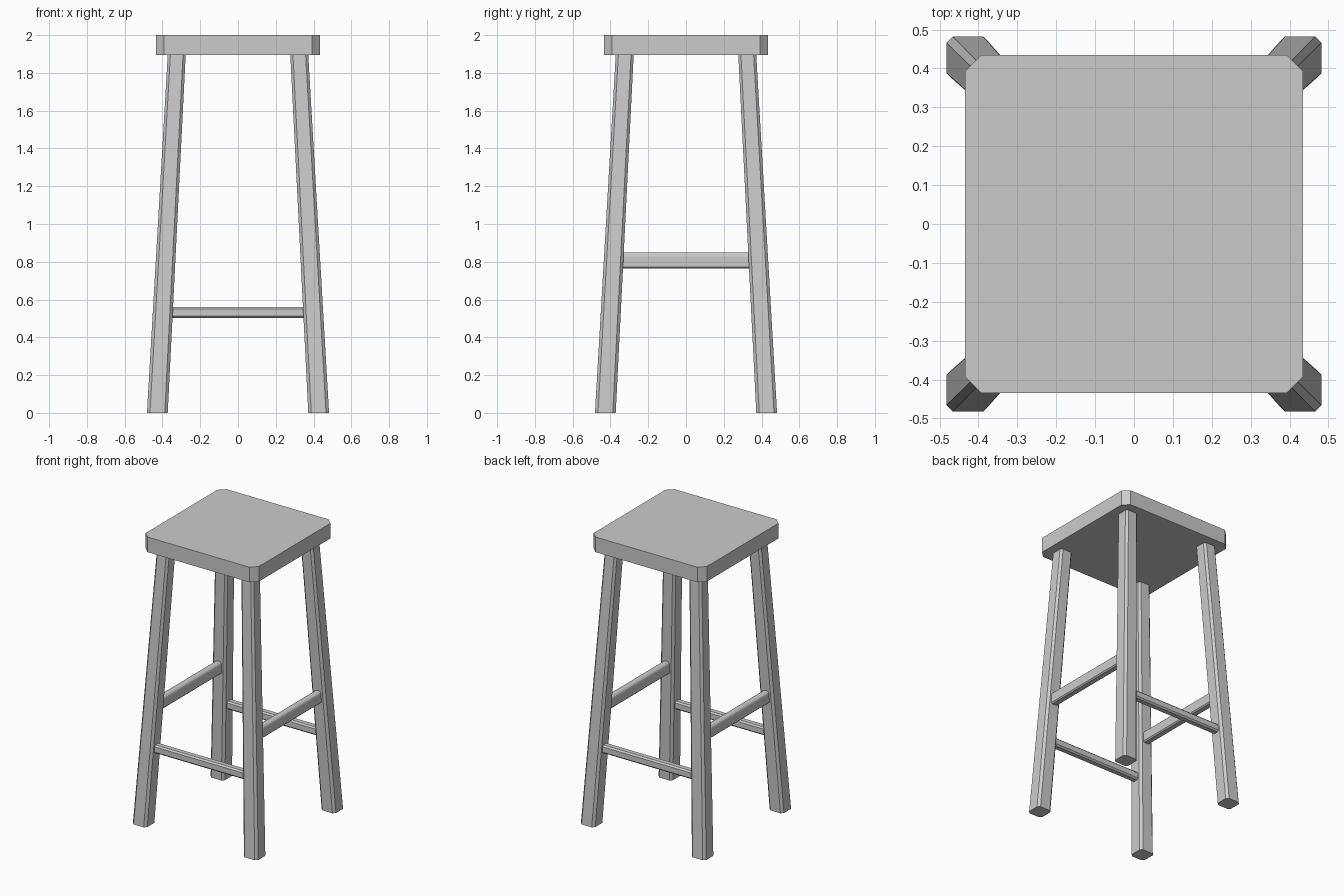
import bpy, bmesh
from math import sin, cos, radians

if "Cube" in bpy.data.objects:
    bpy.data.objects.remove(bpy.data.objects["Cube"])


def loft(name, rings, mirror=(False, False)):
    """Solid between two matching rings of 3D points, mirrored about the origin."""
    bm = bmesh.new()
    a, b = [[bm.verts.new(p) for p in ring] for ring in rings]
    n = len(a)
    bm.faces.new(a)
    bm.faces.new(b)
    for i in range(n):
        j = (i + 1) % n
        bm.faces.new((a[i], a[j], b[j], b[i]))
    bmesh.ops.recalc_face_normals(bm, faces=bm.faces)
    mesh = bpy.data.meshes.new(name)
    bm.to_mesh(mesh)
    bm.free()
    ob = bpy.data.objects.new(name, mesh)
    bpy.context.collection.objects.link(ob)
    if any(mirror):
        mod = ob.modifiers.new("mirror", 'MIRROR')
        mod.use_axis = (mirror[0], mirror[1], False)
        mod.use_mirror_merge = False
    return ob


def rect(x0, x1, y0, y1, lower, upper, seg=1):
    """Rectangle profile with cut lower corners and cut or rounded upper corners."""
    pts = []
    corners = ((x1, y1, -1, -1, 0, upper, seg), (x0, y1, 1, -1, 90, upper, seg),
               (x0, y0, 1, 1, 180, lower, 1), (x1, y0, -1, 1, 270, lower, 1))
    for x, y, sx, sy, start, r, steps in corners:
        for k in range(steps + 1):
            t = radians(start + 90 * k / steps)
            pts.append((x + sx * r + r * cos(t), y + sy * r + r * sin(t)))
    return pts


# Seat slab with clipped corners
outline = rect(-0.435, 0.435, -0.435, 0.435, 0.042, 0.042)
loft("seat", [[(x, y, z) for x, y in outline] for z in (1.895, 2.0)])

# Four splayed, tapered legs with chamfered edges
foot = rect(0.372, 0.482, 0.372, 0.482, 0.016, 0.016)
head = rect(0.277, 0.372, 0.277, 0.372, 0.014, 0.014)
loft("legs", [[(x, y, 0) for x, y in foot], [(x, y, 1.895) for x, y in head]],
     (True, True))

# Low stretchers at front and back
bar = rect(-0.425, -0.373, 0.503, 0.56, 0.01, 0.01)
loft("front_back_stretchers", [[(x, y, z) for y, z in bar] for x in (-0.37, 0.37)],
     (False, True))

# High stretchers on the sides, rounded on top
bar = rect(0.358, 0.408, 0.764, 0.848, 0.008, 0.02, 3)
loft("side_stretchers", [[(x, y, z) for x, z in bar] for y in (-0.36, 0.36)],
     (True, False))
